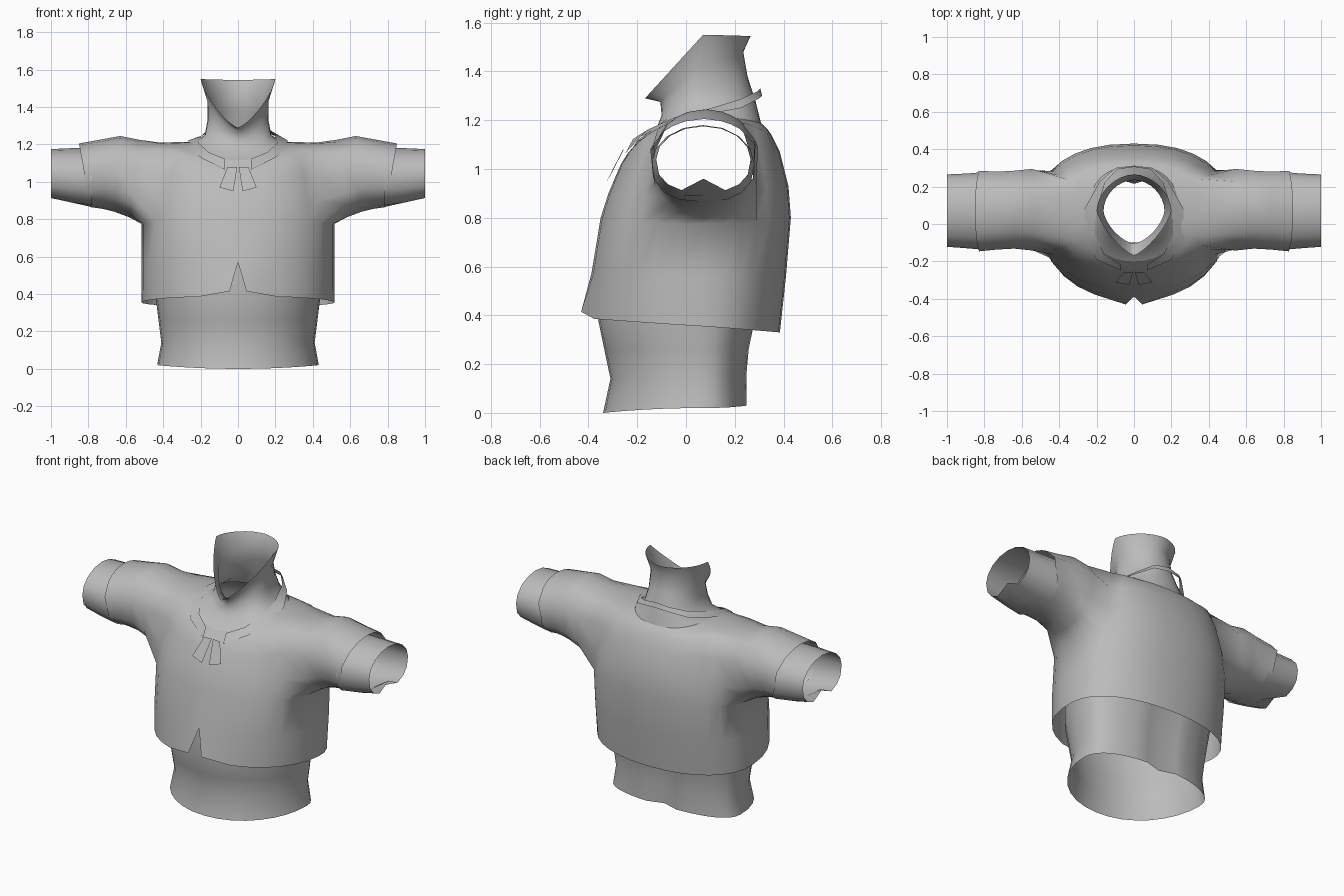
import bpy, bmesh, math
from mathutils import Vector

cube = bpy.data.objects.get("Cube")
if cube:
    bpy.data.objects.remove(cube, do_unlink=True)

grey = bpy.data.materials.new("cloth_grey")
grey.use_nodes = True
COL = (0.5, 0.5, 0.5, 1)
grey.diffuse_color = COL
grey.node_tree.nodes["Principled BSDF"].inputs["Base Color"].default_value = COL

N = 32      # columns around the trunk
YC = 0.07   # depth of the side seams


def finish(name, bm, recalc=True):
    if recalc:
        bmesh.ops.recalc_face_normals(bm, faces=bm.faces)
    me = bpy.data.meshes.new(name)
    bm.to_mesh(me)
    bm.free()
    me.materials.append(grey)
    me.shade_smooth()
    ob = bpy.data.objects.new(name, me)
    bpy.context.collection.objects.link(ob)
    return ob


def ring(hx, yf, yb, zf, zs, zb, q=2.0, p_front=0.85, p_back=0.85):
    """Loop with half width, front/back depth and front/side/back heights."""
    pts = []
    for i in range(N):
        a = 2 * math.pi * i / N
        c, s = math.cos(a), math.sin(a)
        if abs(c) < 1e-6:
            c = 0.0
        p = p_front if s < 0 else p_back
        x = hx * math.copysign(abs(c) ** p, c)
        y = YC + ((yb if s > 0 else yf) - YC) * abs(s) ** p
        z = zs + ((zb if s > 0 else zf) - zs) * abs(s) ** q
        pts.append(Vector((x, y, z)))
    return pts


def skin(bm, loops, skip=lambda j, i: False):
    rows = [[bm.verts.new(p) for p in loop] for loop in loops]
    n = len(rows[0])
    for j in range(len(rows) - 1):
        for i in range(n):
            if not skip(j, i):
                k = (i + 1) % n
                bm.faces.new((rows[j][i], rows[j][k], rows[j + 1][k], rows[j + 1][i]))
    return rows


# Jacket trunk, from hem to neckline
levels = [
    (.515, -.41, .385, .388, .355, .33, 1.0, .92, .92),
    (.517, -.388, .41, .57, .56, .56, 2, .88, .88),
    (.515, -.35, .43, .80, .775, .80),
    (.50, -.318, .42, .90, .90, .93),
    (.47, -.267, .385, 1.02, 1.07, 1.07),
    (.42, -.235, .35, 1.07, 1.21, 1.14),
    (.33, -.217, .333, 1.09, 1.212, 1.165),
    (.24, -.20, .308, 1.115, 1.215, 1.188),
]
loops = [ring(*l) for l in levels]

# Notch at the front of the hem
f = 3 * N // 4
loops[0][f] = loops[1][f].copy()
for k in (-1, 1):
    loops[0][f + k] = Vector((.045 * k, -.43, .415))

bm = bmesh.new()
W = 3       # armhole half width in columns
rows = skin(bm, loops, lambda j, i: 2 <= j < 5 and
            (i < W or i >= N - W or N // 2 - W <= i < N // 2 + W))

# Jacket sleeves grown from the armholes: x top, x bottom, y range, z range
sleeve = [
    (.53, .58, -.15, .31, .81, 1.225),
    (.63, .66, -.14, .30, .84, 1.245),
    (.74, .72, -.145, .295, .855, 1.225),
    (.85, .79, -.155, .30, .865, 1.205),
]
for side, mid in ((1, 0), (-1, N // 2)):
    cols = [(mid + k) % N for k in range(-W, W + 1)]
    hole = [rows[2][c] for c in cols] + [rows[j][cols[-1]] for j in (3, 4)]
    hole += [rows[5][c] for c in reversed(cols)] + [rows[j][cols[0]] for j in (4, 3)]
    angles = [math.atan2((v.co.z - 1.0) / .215, (v.co.y - YC) / .23) for v in hole]
    prev = hole
    for xt, xb, y0, y1, z0, z1 in sleeve:
        cur = []
        for a in angles:
            s = math.sin(a)
            cur.append(bm.verts.new((
                side * ((xt + xb) / 2 + (xt - xb) / 2 * s),
                (y0 + y1) / 2 + (y1 - y0) / 2 * math.cos(a),
                (z0 + z1) / 2 + (z1 - z0) / 2 * s)))
        for i in range(len(cur)):
            k = (i + 1) % len(cur)
            bm.faces.new((prev[i], prev[k], cur[k], cur[i]))
        prev = cur
bmesh.ops.remove_doubles(bm, verts=bm.verts, dist=1e-5)
finish("jacket", bm)

# Undershirt band below the jacket
bm = bmesh.new()
skin(bm, [ring(*l, p_front=.97) for l in (
    (.432, -.34, .25, .0, .02, .03),
    (.41, -.31, .25, .14, .14, .15),
    (.425, -.335, .26, .26, .26, .26),
    (.44, -.36, .285, .38, .38, .38),
    (.45, -.345, .33, .58, .50, .50))])
for v in bm.verts:      # shallow furrow down the spine
    if v.co.y > .1 and abs(v.co.x) < .06:
        v.co.y -= .035
finish("undershirt_hem", bm)

# High collar with a pointed front opening
bm = bmesh.new()
skin(bm, [ring(*l) for l in (
    (.24, -.20, .308, 1.113, 1.213, 1.186),
    (.178, -.12, .285, 1.17, 1.25, 1.28),
    (.163, -.10, .252, 1.22, 1.33, 1.38, 1.8, 1.0, .95),
    (.163, -.105, .235, 1.275, 1.43, 1.48, 1.6, 1.3, 1.05),
    (.20, -.168, .265, 1.29, 1.55, 1.545, 1.5, 1.5, 1.1))])
finish("collar", bm)

# Undershirt cuffs, dented upwards at the lower edge
for side, label in ((1, "left"), (-1, "right")):
    bm = bmesh.new()
    cuff = []
    for x, y0, y1, z0, z1, dent in ((.78, -.14, .28, .865, 1.18, 0),
                                    (.89, -.13, .27, .88, 1.18, .01),
                                    (1.0, -.122, .265, .905, 1.175, .055)):
        loop = []
        for i in range(16):
            a = 2 * math.pi * i / 16
            c, s = math.cos(a), math.sin(a)
            p = .8 if s < 0 else 1
            lift = dent if i == 12 else 0
            loop.append(Vector((
                side * x,
                (y0 + y1) / 2 + (y1 - y0) / 2 * math.copysign(abs(c) ** p, c),
                (z0 + z1) / 2 + (z1 - z0) / 2 * math.copysign(abs(s) ** p, s) + lift)))
        cuff.append(loop)
    skin(bm, cuff)
    finish(label + "_cuff", bm)

# Neckerchief: upper and lower edge of one half, mirrored, plus two tails
upper = [(0, .305, 1.33), (.09, .292, 1.318), (.155, .22, 1.285), (.20, .08, 1.243),
         (.212, -.05, 1.21), (.16, -.16, 1.16), (.07, -.218, 1.122)]
lower = [(0, .312, 1.30), (.10, .30, 1.29), (.185, .225, 1.25), (.265, .08, 1.222),
         (.268, -.08, 1.188), (.2, -.19, 1.13), (.07, -.248, 1.065)]
tail = [(.004, -.255, 1.08), (.055, -.258, 1.08), (.10, -.312, .97), (.025, -.325, .95)]
bm = bmesh.new()
for side in (1, -1):
    up, lo, tl = ([bm.verts.new((side * x, y, z)) for x, y, z in e]
                  for e in (upper, lower, tail))
    for i in range(len(up) - 1):
        bm.faces.new((up[i], lo[i], lo[i + 1], up[i + 1])[::side])
    bm.faces.new(tl[::-side])
bmesh.ops.remove_doubles(bm, verts=bm.verts, dist=1e-5)
finish("neckerchief", bm, recalc=False)
